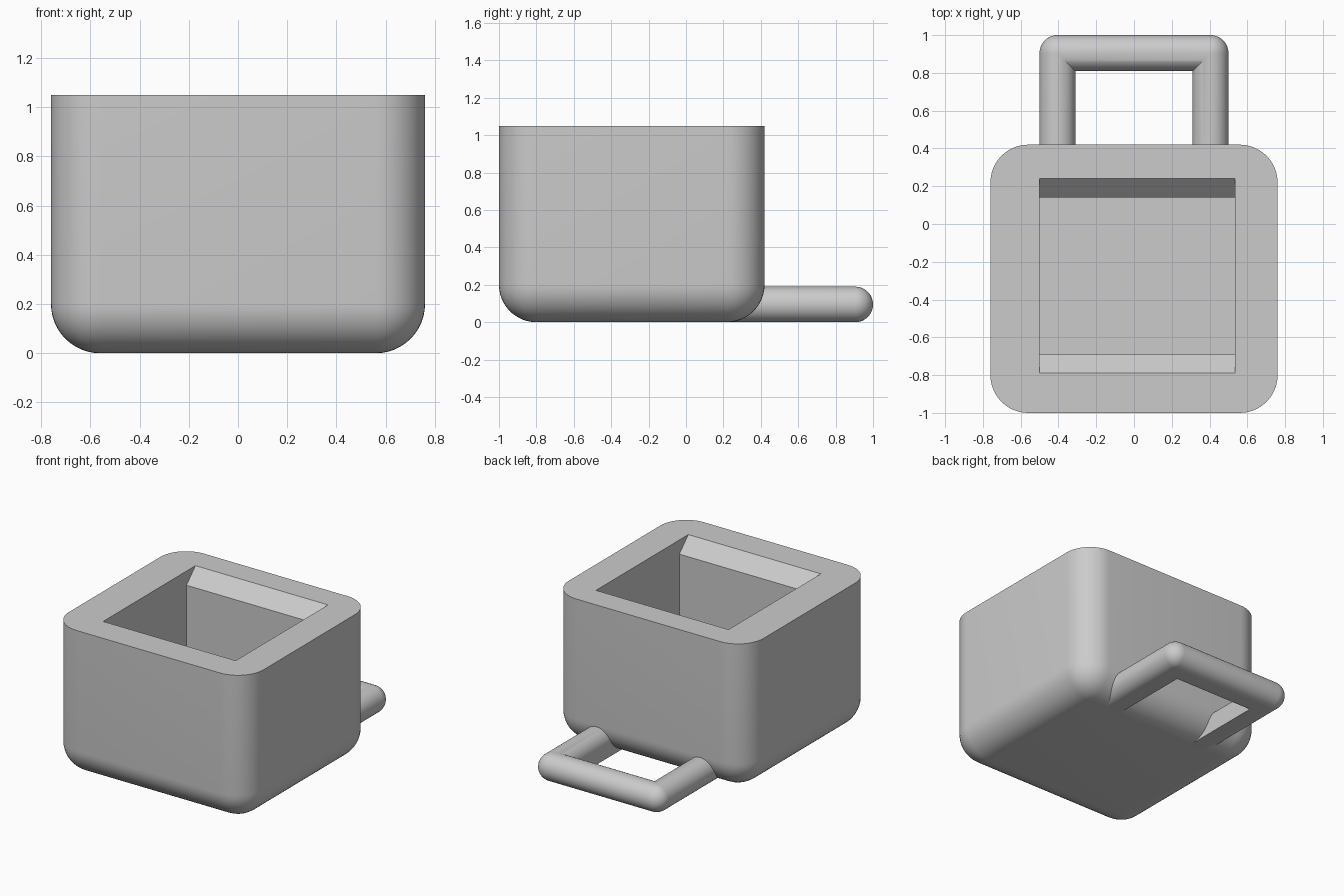
import bpy, bmesh, math

if "Cube" in bpy.data.objects:
    bpy.data.objects.remove(bpy.data.objects["Cube"], do_unlink=True)

grey = bpy.data.materials.new("light grey")
grey.use_nodes = True
grey.diffuse_color = (0.6, 0.6, 0.6, 1)
grey.node_tree.nodes["Principled BSDF"].inputs["Base Color"].default_value = (0.6, 0.6, 0.6, 1)


def add_object(name, bm):
    bmesh.ops.recalc_face_normals(bm, faces=bm.faces)
    mesh = bpy.data.meshes.new(name)
    bm.to_mesh(mesh)
    bm.free()
    mesh.materials.append(grey)
    obj = bpy.data.objects.new(name, mesh)
    bpy.context.collection.objects.link(obj)
    return obj


def activate(obj):
    bpy.ops.object.select_all(action='DESELECT')
    obj.select_set(True)
    bpy.context.view_layer.objects.active = obj


def prism(bm, profile, x0, x1):
    """Extrude a closed (y, z) profile along x."""
    base = bm.faces.new([bm.verts.new((x0, y, z)) for y, z in profile])
    new = bmesh.ops.extrude_face_region(bm, geom=[base])["geom"]
    verts = [v for v in new if isinstance(v, bmesh.types.BMVert)]
    bmesh.ops.translate(bm, verts=verts, vec=(x1 - x0, 0, 0))
    bmesh.ops.recalc_face_normals(bm, faces=bm.faces)


# Body: a block rounded everywhere except around its flat top
TOP = 1.05
bm = bmesh.new()
prism(bm, [(-1, 0), (0.42, 0), (0.42, TOP), (-1, TOP)], -0.76, 0.76)
edges = [e for e in bm.edges if min(v.co.z for v in e.verts) < 0.01]
bmesh.ops.bevel(bm, geom=edges, offset=0.2, segments=12, profile=0.5, affect='EDGES')
body = add_object("body", bm)

# Square pocket with sloped lips at the front and back
bm = bmesh.new()
half = [(0.45, 0.2), (0.415, 0.2), (0.415, TOP - 0.1), (0.515, TOP), (0.515, TOP + 0.2)][1:]
mid = -0.275
prism(bm, [(mid + y, z) for y, z in half] + [(mid - y, z) for y, z in reversed(half)], -0.5, 0.535)
cutter = add_object("pocket_cutter", bm)
cutter.hide_render = True
cut = body.modifiers.new("pocket", 'BOOLEAN')
cut.object = cutter
cut.solver = 'EXACT'
activate(body)
bpy.ops.object.modifier_apply(modifier=cut.name)
bpy.data.objects.remove(cutter, do_unlink=True)

# Handle: a U-shaped bar, ball-rounded outside corners, mitred inside corners
R, CX, CY, START, STEPS = 0.095, 0.405, 0.905, 0.2, 10
section = [(R * math.cos(a), R + R * math.sin(a))
           for a in (math.radians(-90 + 270 * i / 36) for i in range(37))]
section.append((-R, 0))          # square lower inside edge


def handle_path(offset):
    turn = max(offset, 0)
    shift = min(offset, 0)
    arc = [(CX + shift + turn * math.cos(a), CY + shift + turn * math.sin(a))
           for a in (math.pi / 2 * i / STEPS for i in range(STEPS + 1))]
    side = [(CX + offset, START)] + arc
    return side + [(-x, y) for x, y in reversed(side)]


bm = bmesh.new()
rows = [[bm.verts.new((x, y, z)) for x, y in handle_path(o)] for o, z in section]
for row, following in zip(rows, rows[1:] + rows[:1]):
    for i in range(len(row) - 1):
        bm.faces.new((row[i], row[i + 1], following[i + 1], following[i]))
for end in (0, -1):
    bm.faces.new([row[end] for row in rows])
bmesh.ops.remove_doubles(bm, verts=bm.verts, dist=0.0005)
handle = add_object("handle", bm)

for obj in (body, handle):
    activate(obj)
    bpy.ops.object.shade_smooth_by_angle(angle=math.radians(30))
